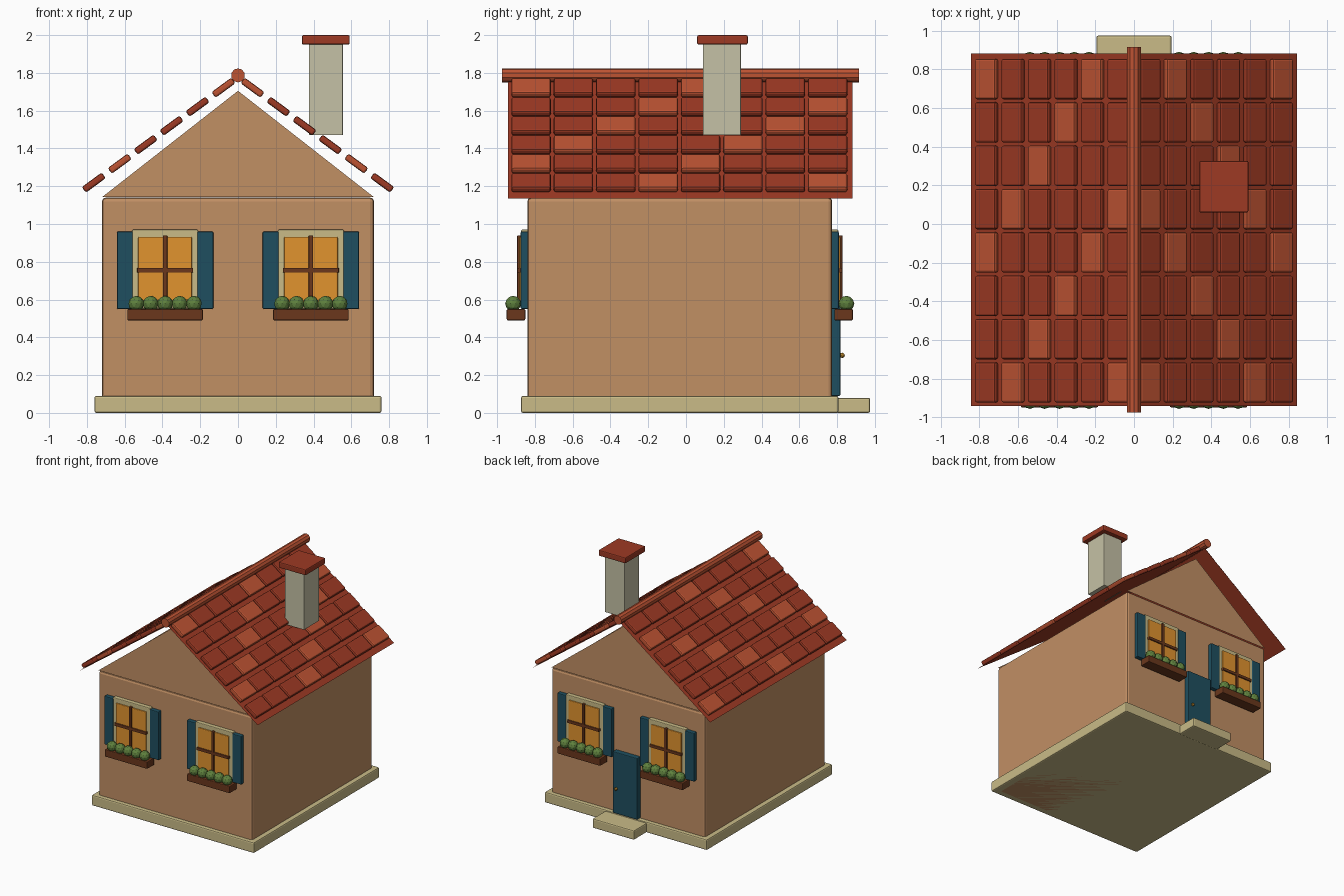
import bpy, bmesh
from math import atan2, pi

if "Cube" in bpy.data.objects:
    bpy.data.objects.remove(bpy.data.objects["Cube"])

CY = -0.033            # centre of the house along y
APEX, SLOPE = 1.753, 0.732


def material(name, hex_rgb):
    chans = [int(hex_rgb[i:i + 2], 16) / 255 for i in (0, 2, 4)]
    m = bpy.data.materials.new(name)
    m.diffuse_color = [c ** 2.2 for c in chans] + [1]
    m.use_nodes = True
    m.node_tree.nodes["Principled BSDF"].inputs["Base Color"].default_value = m.diffuse_color
    return m


WALL = material("plaster", "C08E64")
STONE = material("stone", "C8BA86")
CHIMNEY = material("chimney_stone", "C4C0A4")
RED = material("tile_red", "9C3C28")
LIGHT = material("tile_light", "BC5436")
TEAL = material("teal_paint", "245060")
GLASS = material("warm_glass", "E09232")
WOOD = material("dark_wood", "6A3A22")
GREEN = material("leaves", "5F8040")
GOLD = material("brass", "B08030")


def finish(name, bm, mat, loc=(0, 0, 0), rot=(0, 0, 0)):
    me = bpy.data.meshes.new(name)
    bm.to_mesh(me)
    bm.free()
    me.materials.append(mat)
    ob = bpy.data.objects.new(name, me)
    ob.location, ob.rotation_euler = loc, rot
    bpy.context.collection.objects.link(ob)
    return ob


def box(name, centre, size, mat, bevel=0.006, rot=(0, 0, 0)):
    bm = bmesh.new()
    bmesh.ops.create_cube(bm, size=1)
    bmesh.ops.scale(bm, vec=size, verts=bm.verts)
    if bevel:
        bmesh.ops.bevel(bm, geom=bm.edges[:], offset=bevel, segments=2,
                        profile=0.5, affect='EDGES')
    return finish(name, bm, mat, centre, rot)


def sheet(name, points, mat):
    bm = bmesh.new()
    bm.faces.new([bm.verts.new(p) for p in points])
    return finish(name, bm, mat)


def ball(name, centre, radius, mat, subdivisions):
    bm = bmesh.new()
    bmesh.ops.create_icosphere(bm, subdivisions=subdivisions, radius=radius)
    return finish(name, bm, mat, centre)


# Base, walls and door step
box("base", (0, CY, 0.045), (1.52, 1.68, 0.09), STONE, 0.01)
box("walls", (0, CY, 0.57), (1.44, 1.614, 1.14), WALL, 0.02)
box("door_step", (0, 0.885, 0.04), (0.39, 0.18, 0.08), STONE, 0.01)

# Gable triangles
for f, side in ((-1, "front"), (1, "back")):
    y = CY + f * 0.805
    sheet(side + "_gable", [(f * 0.72, y, 1.142), (-f * 0.72, y, 1.142), (0, y, 1.705)], WALL)

# Roof sheets with rows of tiles
angle = atan2(SLOPE, 1)
y0, y1 = -0.943, 0.882
for s, side in ((-1, "left"), (1, "right")):
    e = s * 0.844
    low = APEX - 0.844 * SLOPE
    pts = [(0, y0, APEX), (e, y0, low), (e, y1, low), (0, y1, APEX)]
    sheet(side + "_roof_sheet", pts if s > 0 else pts[::-1], RED)
    for k in range(6):
        x = 0.077 + k * 0.1373
        z = APEX + 0.025 - x * SLOPE
        for j in range(8):
            mat = LIGHT if (j + k) % 4 == 0 else RED
            box(side + "_roof_tile", (s * x, -0.035 + (j - 3.5) * 0.2243, z),
                (0.131, 0.209, 0.037), mat, 0.011, (0, s * angle, 0))

# Ridge pole
bm = bmesh.new()
bmesh.ops.create_cone(bm, cap_ends=True, segments=10, radius1=0.037, radius2=0.037, depth=1.89)
finish("ridge", bm, LIGHT, (0, -0.03, 1.787), (pi / 2, 0, 0))

# Chimney
box("chimney_stack", (0.465, 0.19, 1.715), (0.18, 0.2, 0.49), CHIMNEY, 0.002)
box("chimney_cap", (0.465, 0.193, 1.975), (0.253, 0.268, 0.05), RED, 0.008)

# Windows with shutters and flower boxes, two at the front and two at the back
for f, side in ((-1, "front"), (1, "back")):
    def part(name, x, out0, out1, w, z0, z1, mat, bevel=0.006):
        box(f"{side}_{name}", (x, CY + f * (out0 + out1) / 2, (z0 + z1) / 2),
            (w, out1 - out0, z1 - z0), mat, bevel)

    for cx in (-0.386, 0.386):
        part("window_frame", cx, 0.795, 0.84, 0.35, 0.55, 0.97, STONE)
        part("window_pane", cx, 0.82, 0.851, 0.285, 0.58, 0.932, GLASS)
        part("window_bar_upright", cx, 0.835, 0.861, 0.024, 0.57, 0.94, WOOD, 0.004)
        part("window_bar_cross", cx, 0.835, 0.861, 0.297, 0.743, 0.768, WOOD, 0.004)
        for s in (-1, 1):
            part("shutter", cx + s * 0.2125, 0.8, 0.842, 0.085, 0.55, 0.96, TEAL)
        part("flower_box", cx, 0.818, 0.916, 0.4, 0.49, 0.55, WOOD)
        for i in range(-2, 3):
            ball(side + "_plant", (cx + i * 0.0765, CY + f * 0.882, 0.578), 0.042, GREEN, 2)

# Door with knob, at the back
box("door", (0, CY + 0.825, 0.35), (0.23, 0.05, 0.52), TEAL)
ball("door_knob", (0.077, CY + 0.86, 0.305), 0.014, GOLD, 2)
